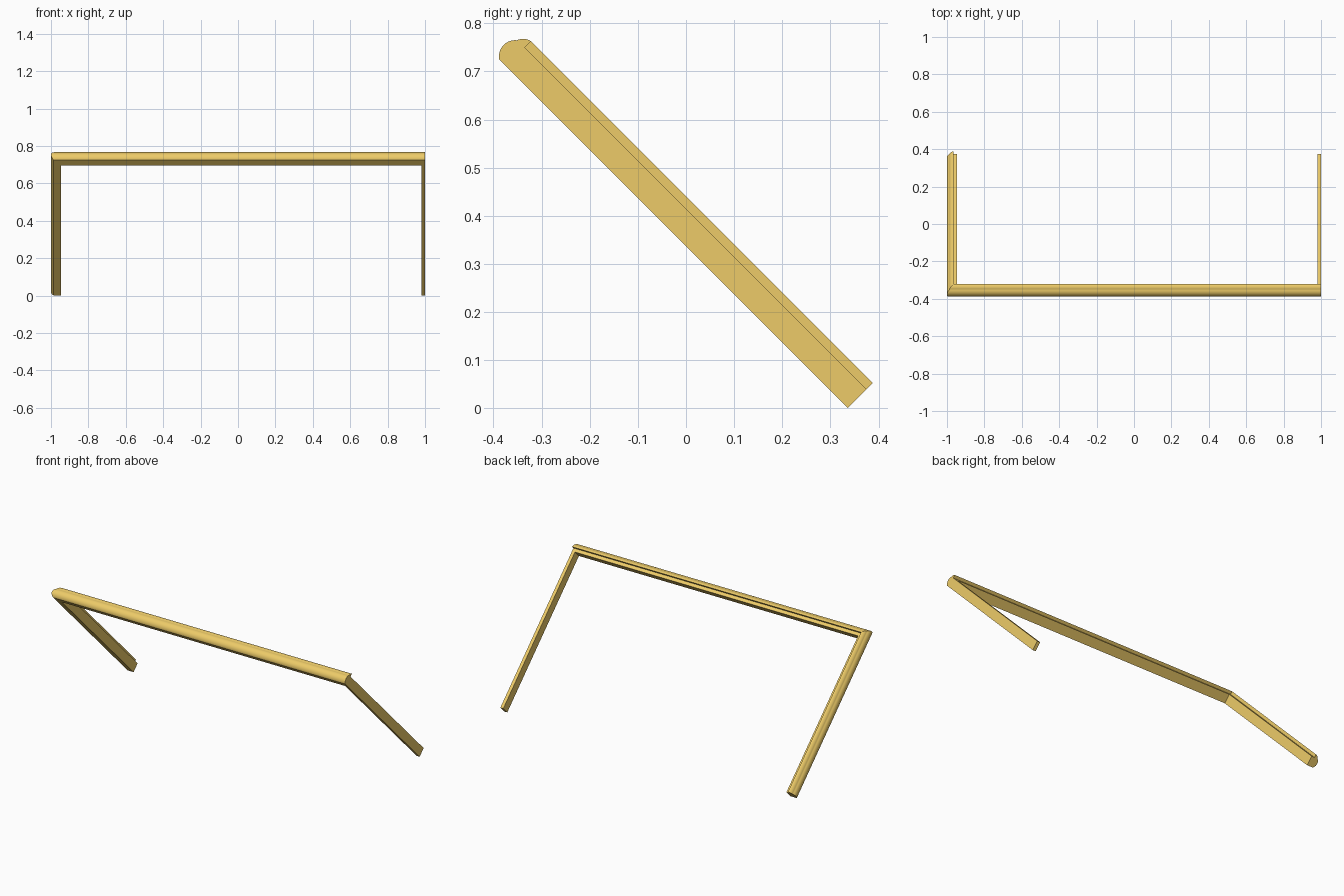
import bpy, bmesh, math
from mathutils import Vector

if "Cube" in bpy.data.objects:
    bpy.data.objects.remove(bpy.data.objects["Cube"])

S = math.sqrt(0.5)
LENGTH = 1.024     # leg length along the sloping frame plane
EDGE = -0.9854     # x of the left leg's outer base line

mat = bpy.data.materials.new("golden_wood")
mat.diffuse_color = (0.85, 0.6, 0.14, 1)
mat.use_nodes = True
mat.node_tree.nodes["Principled BSDF"].inputs["Base Color"].default_value = mat.diffuse_color


def place(x, d, n):
    """x across, d down the 45 degree slope, n out of the frame plane."""
    return Vector((x, -0.388 + S * (d + n), 0.725 + S * (n - d)))


def arc(a, b, sag, steps):
    """Points from a to b on an arc bulging left of the chord by sag."""
    a, b = Vector(a), Vector(b)
    c = (b - a).length
    r = (c * c / 4 + sag * sag) / (2 * sag)
    u = (b - a) / c
    left = Vector((-u.y, u.x))
    centre = (a + b) / 2 + left * (sag - r)
    half = math.asin(c / 2 / r)
    return [centre + left * r * math.cos(t) + u * r * math.sin(t)
            for t in (half * (2 * i / steps - 1) for i in range(steps + 1))]


def prism(name, start, end):
    """Solid bridging two matching rings of points."""
    bm = bmesh.new()
    a = [bm.verts.new(p) for p in start]
    b = [bm.verts.new(p) for p in end]
    k = len(a)
    for i in range(k):
        j = (i + 1) % k
        bm.faces.new((a[i], a[j], b[j], b[i]))
    bm.faces.new(a)
    bm.faces.new(b)
    bmesh.ops.recalc_face_normals(bm, faces=bm.faces)
    me = bpy.data.meshes.new(name)
    bm.to_mesh(me)
    bm.free()
    ob = bpy.data.objects.new(name, me)
    bpy.context.collection.objects.link(ob)
    me.materials.append(mat)
    bpy.ops.object.select_all(action='DESELECT')
    ob.select_set(True)
    bpy.context.view_layer.objects.active = ob
    bpy.ops.object.shade_smooth_by_angle(angle=math.radians(30))
    return ob


# Moulding section: large round, small bead, then a rebate on the inner side
profile = [tuple(p) for p in arc((0, 0), (-0.002, 0.054), 0.0136, 14)]
profile += [tuple(p) for p in arc((-0.002, 0.054), (0.0202, 0.0733), 0.004, 8)][1:]
profile += [(0.0202, 0.055), (0.04, 0.055), (0.04, 0)]

# Top rail, mitred at the left and square at the right
prism("top_rail",
      [place(EDGE + d, d, n) for d, n in profile],
      [place(1, d, n) for d, n in profile])

# Left leg with the same moulding, mitred into the rail
prism("left_leg",
      [place(EDGE + d, d, n) for d, n in profile],
      [place(EDGE + d, LENGTH, n) for d, n in profile])

# Right leg is a plain thin strip
strip = [(0.98, 0), (1, 0), (1, 0.055), (0.98, 0.055)]
prism("right_leg",
      [place(x, 0.04, n) for x, n in strip],
      [place(x, LENGTH, n) for x, n in strip])
